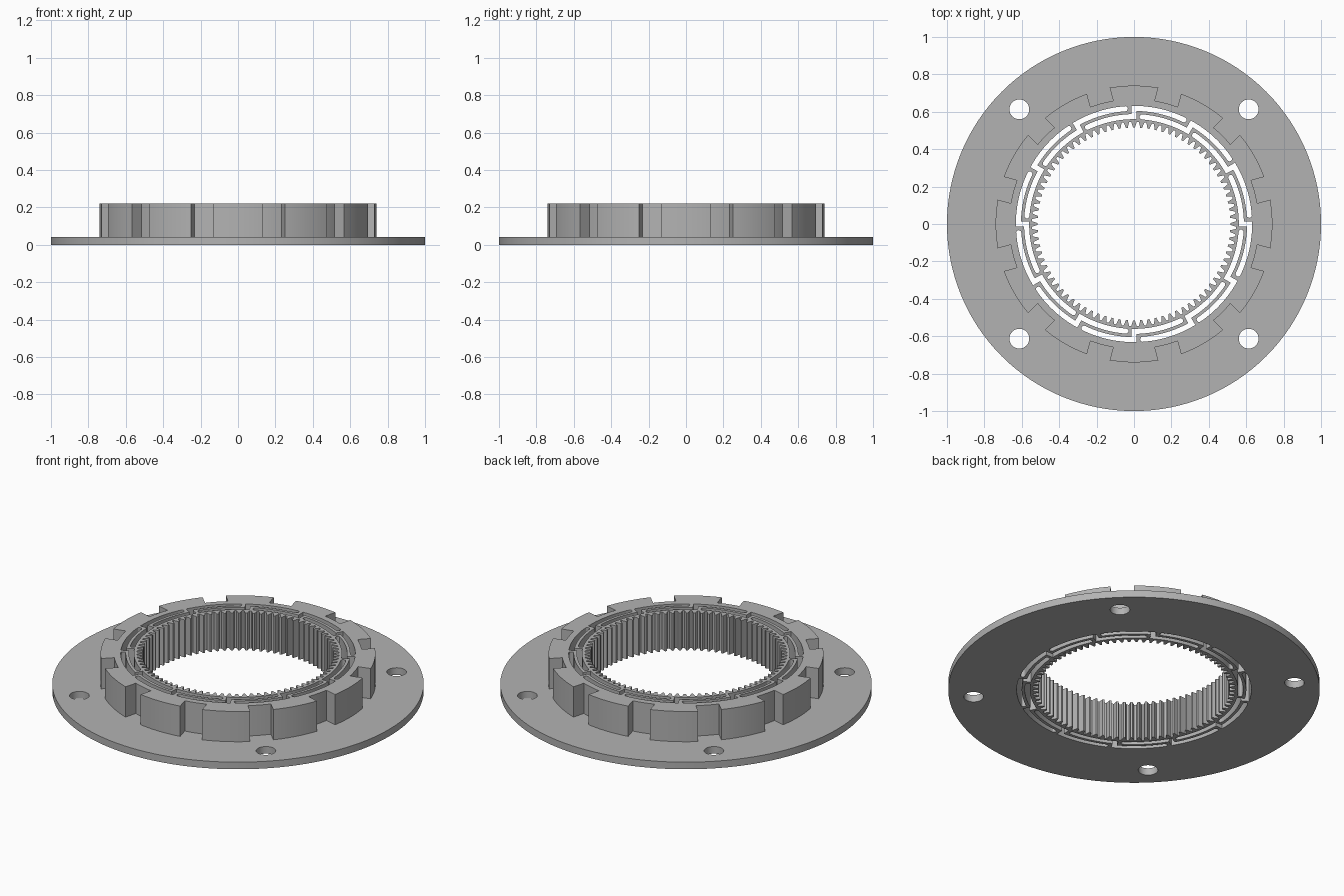
import bpy, bmesh
from math import sin, cos, radians, pi

if "Cube" in bpy.data.objects:
    bpy.data.objects.remove(bpy.data.objects["Cube"])

FLANGE_TOP, COLLAR_TOP = 0.042, 0.222
TEETH, LOBES = 84, 12

grey = bpy.data.materials.new("plain grey")
grey.use_nodes = True
grey.diffuse_color = (0.45, 0.45, 0.45, 1)
grey.node_tree.nodes["Principled BSDF"].inputs["Base Color"].default_value = (0.45, 0.45, 0.45, 1)


def polar(r, deg):
    return (r * cos(radians(deg)), r * sin(radians(deg)))


def arc(r, start, end, n):
    return [polar(r, start + (end - start) * i / n) for i in range(n + 1)]


def circle(r, n, cx=0, cy=0):
    return [(cx + r * cos(2 * pi * i / n), cy + r * sin(2 * pi * i / n)) for i in range(n)]


def round_end(r, half, deg, side, flip):
    """Half-round slot end bulging towards the given angular side."""
    pts = []
    for i in range(1, 6):
        t = pi * i / 6
        pts.append(polar(r + flip * half * cos(t), deg + side * half * sin(t) / r * 180 / pi))
    return pts


def spring_slot(hook):
    """Z-shaped slot: outer arc clockwise, radial hook, inner arc the other way."""
    ro, ri, half, d, span = 0.618, 0.574, 0.0135, 1.3, 25.7
    pts = arc(ro + half, hook + d, hook - span, 14)
    pts += round_end(ro, half, hook - span, -1, 1)
    pts += arc(ro - half, hook - span, hook - d, 14)
    pts += arc(ri - half, hook - d, hook + span, 14)
    pts += round_end(ri, half, hook + span, 1, -1)
    pts += arc(ri + half, hook + span, hook + d, 14)
    return pts


def gear_bore():
    """Internal tooth outline."""
    pts, pitch = [], 360 / TEETH
    for i in range(TEETH):
        a = 90 + i * pitch
        for r, f in ((0.515, -0.13), (0.515, 0.13), (0.53, 0.24), (0.545, 0.36), (0.545, 0.64), (0.53, 0.76)):
            pts.append(polar(r, a + f * pitch))
    return pts


def lobed_outline():
    pts, step = [], 360 / LOBES
    for i in range(LOBES):
        a = i * step
        pts += arc(0.74, a - 10.1, a + 10.1, 10)
        pts += arc(0.668, a + 9.6, a + step - 9.6, 4)
    return pts


def extrude_profile(name, loops, z0, z1):
    """Fill the first loop minus the others, and extrude it between two heights."""
    curve = bpy.data.curves.new(name + " profile", "CURVE")
    curve.dimensions, curve.fill_mode = "2D", "BOTH"
    curve.extrude = (z1 - z0) / 2
    for loop in loops:
        spline = curve.splines.new("POLY")
        spline.points.add(len(loop) - 1)
        for p, (x, y) in zip(spline.points, loop):
            p.co = (x, y, 0, 1)
        spline.use_cyclic_u = True
    temp = bpy.data.objects.new(name + " profile", curve)
    bpy.context.collection.objects.link(temp)
    deps = bpy.context.evaluated_depsgraph_get()
    mesh = bpy.data.meshes.new_from_object(temp.evaluated_get(deps))
    bpy.data.objects.remove(temp)
    bm = bmesh.new()
    bm.from_mesh(mesh)
    bmesh.ops.remove_doubles(bm, verts=bm.verts, dist=0.0001)
    bmesh.ops.translate(bm, verts=bm.verts, vec=(0, 0, (z0 + z1) / 2))
    bmesh.ops.recalc_face_normals(bm, faces=bm.faces)
    bm.to_mesh(mesh)
    bm.free()
    mesh.materials.clear()
    mesh.materials.append(grey)
    obj = bpy.data.objects.new(name, mesh)
    bpy.context.collection.objects.link(obj)
    bpy.ops.object.select_all(action="DESELECT")
    obj.select_set(True)
    bpy.context.view_layer.objects.active = obj
    bpy.ops.object.shade_smooth_by_angle(angle=radians(25))
    return obj


# Openings that run through the whole height
openings = [gear_bore()] + [spring_slot(90 + i * 30) for i in range(12)]

# Round flange with four bolt holes
bolt_holes = [circle(0.053, 32, sx * 0.613, sy * 0.613) for sx in (-1, 1) for sy in (-1, 1)]
extrude_profile("flange", [circle(1, 128)] + bolt_holes + openings, 0, FLANGE_TOP)

# Notched collar with internal teeth and spring slots
extrude_profile("toothed_collar", [lobed_outline()] + openings, FLANGE_TOP, COLLAR_TOP)
